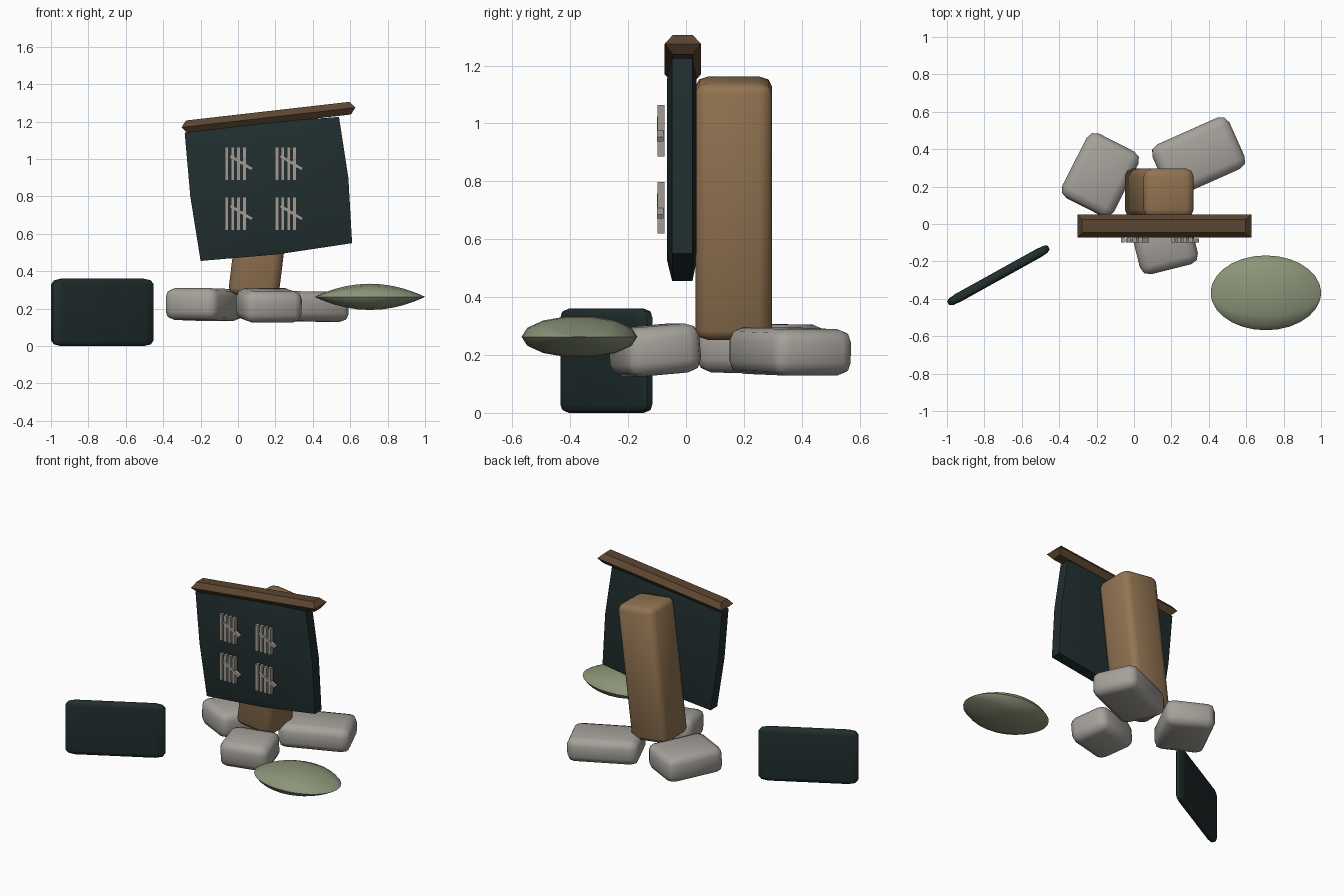
import bpy, bmesh
from math import radians, cos, sin, pi, sqrt
from mathutils import Vector, Matrix

cube = bpy.data.objects.get("Cube")
if cube:
    bpy.data.objects.remove(cube, do_unlink=True)


def material(name, rgb):
    m = bpy.data.materials.new(name)
    m.use_nodes = True
    m.diffuse_color = (*rgb, 1)
    m.node_tree.nodes["Principled BSDF"].inputs["Base Color"].default_value = (*rgb, 1)
    return m


TEAL = material("dark teal", (.015, .027, .028))
BROWN = material("dark brown wood", (.105, .06, .03))
TAN = material("tan wood", (.29, .175, .085))
STONE = material("grey stone", (.38, .36, .33))
LEAF = material("sage green", (.26, .30, .19))
CHALK = material("chalk", (.36, .33, .30))


def finish(name, bm, mat, smooth):
    bmesh.ops.recalc_face_normals(bm, faces=bm.faces)
    mesh = bpy.data.meshes.new(name)
    bm.to_mesh(mesh)
    bm.free()
    mesh.materials.append(mat)
    if smooth:
        mesh.shade_smooth()
        mesh.set_sharp_from_angle(angle=radians(smooth))
    ob = bpy.data.objects.new(name, mesh)
    bpy.context.collection.objects.link(ob)
    return ob


def block(name, size, bevel, loc, rot, mat, segments=1, smooth=50):
    """Box with a separate bevel width along each axis."""
    bm = bmesh.new()
    bmesh.ops.create_cube(bm, size=1)
    if bevel:
        bmesh.ops.scale(bm, vec=[s / b for s, b in zip(size, bevel)], verts=bm.verts)
        bmesh.ops.bevel(bm, geom=bm.edges[:], offset=1, segments=segments,
                        profile=.5, affect='EDGES')
        bmesh.ops.scale(bm, vec=bevel, verts=bm.verts)
    else:
        bmesh.ops.scale(bm, vec=size, verts=bm.verts)
    ob = finish(name, bm, mat, smooth)
    ob.location = loc
    ob.rotation_euler = [radians(a) for a in rot]
    return ob


def loft(name, rings, mat, smooth=50):
    """Skin a list of equal rings and cap both ends."""
    bm = bmesh.new()
    loops = [[bm.verts.new(p) for p in ring] for ring in rings]
    for a, b in zip(loops, loops[1:]):
        for i in range(len(a)):
            j = (i + 1) % len(a)
            bm.faces.new((a[i], a[j], b[j], b[i]))
    bm.faces.new(loops[0])
    bm.faces.new(loops[-1])
    return finish(name, bm, mat, smooth)


# Sign board: tilted outline with a shallow pillowed front and back
outline = [(-.20, .455), (.21, .49), (.61, .55), (.59, .90), (.54, 1.225),
           (.13, 1.195), (-.285, 1.14), (-.255, .80)]
mid = Vector((.165, .845))
rings = []
for y, s in ((-.065, .82), (-.048, 1), (.022, 1), (.037, .82)):
    pts = [mid + (Vector(p) - mid) * s for p in outline]
    rings.append([(p.x, y, p.y) for p in pts])
loft("sign_board", rings, TEAL, 35)

# Top rail: bar whose sides come to a ridge
rings = []
for z, inset in ((-.034, .028), (0, 0), (.034, .028)):
    hx, hy = .468 - inset, .0625 - inset
    rings.append([(sx * hx, sy * hy, z) for sx, sy in ((-1, -1), (1, -1), (1, 1), (-1, 1))])
rail = loft("top_rail", rings, BROWN, 30)
rail.location = (.163, -.011, 1.222)
rail.rotation_euler.y = radians(-6.5)

# Leaning post
block("post", (.27, .265, .895), (.045, .045, .035), (.135, .165, .707), (0, 7, 0),
      TAN, segments=2)

# Base stones
stones = {
    "front_stone": ((.32, .27, .17), (.165, -.108, .217), (5, 0, 14)),
    "back_right_stone": ((.45, .30, .16), (.345, .36, .212), (0, 1, 24)),
    "back_left_stone": ((.31, .385, .17), (-.18, .263, .222), (-1, 0, -27)),
}
for name, (size, loc, rot) in stones.items():
    block(name, size, (.05, .05, .045), loc, rot, STONE, segments=2)

# Loose panel standing beside the sign
block("loose_panel", (.615, .05, .36), (.06, .014, .03), (-.725, -.275, .18), (0, 0, 29),
      TEAL, segments=2)

# Leaf pad: lens that narrows to both tips
rings = []
steps = 14
for i in range(steps + 1):
    t = -cos(pi * i / steps) * .997
    ry, rz = .2 * sqrt(1 - t * t), .072 * (1 - t * t)
    rings.append([(.705 + .295 * t, -.368 + ry * cos(a), .263 + rz * sin(a))
                  for a in (2 * pi * k / 14 for k in range(14))])
loft("leaf_pad", rings, LEAF, 60)

# Tally marks: four strokes and a slash in each group
for row, z in (("upper", .975), ("lower", .708)):
    for side, x in (("right", -.06), ("left", .208)):
        for k in range(4):
            block(f"{row}_{side}_stroke_{k + 1}", (.02, .025, .178), None,
                  (x + .0315 * k, -.086, z), (0, 0, 0), CHALK, smooth=0)
        block(f"{row}_{side}_slash", (.138, .022, .018), None,
              (x + .077, -.089, z + .006), (0, 31, 0), CHALK, smooth=0)
